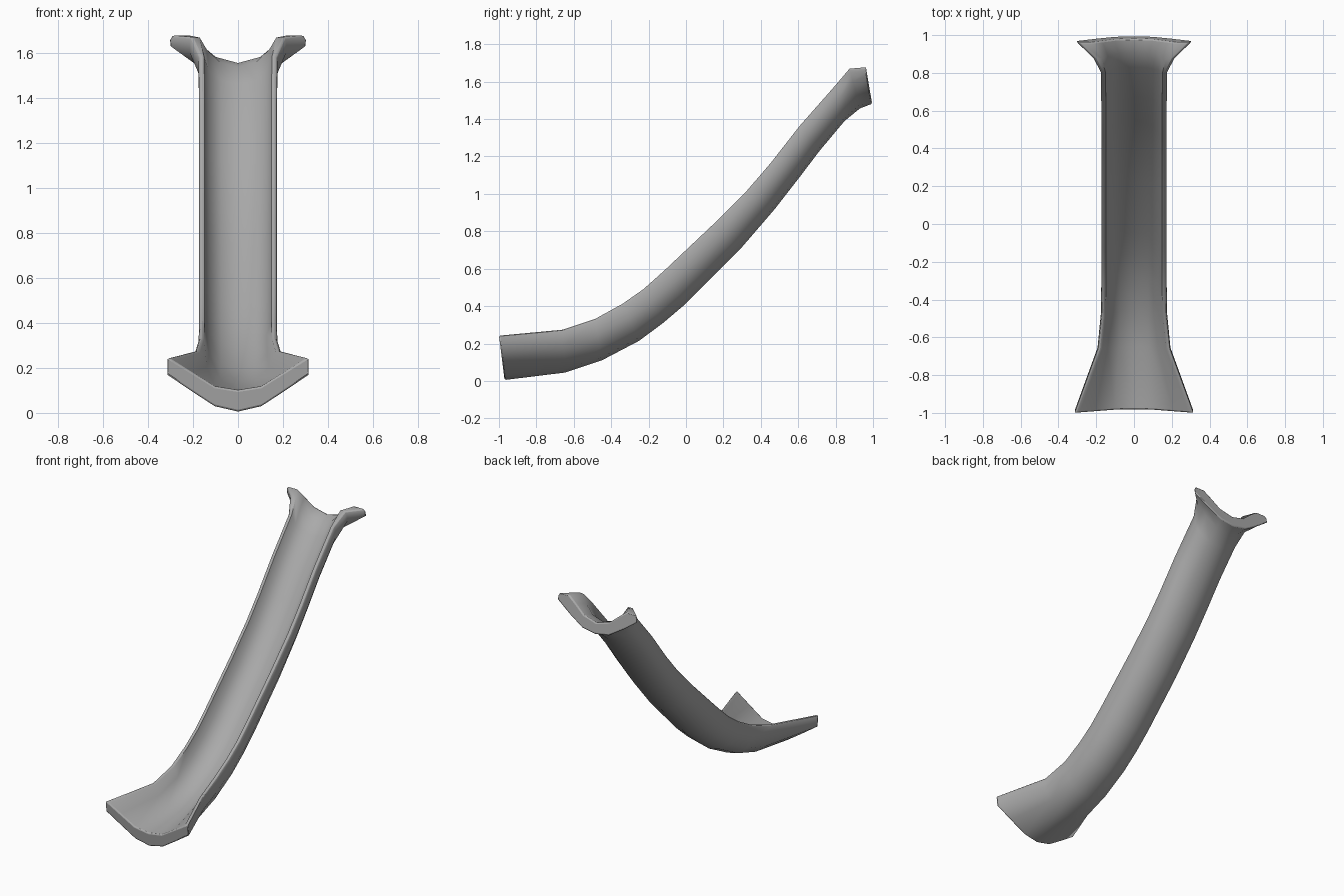
import bpy, bmesh, math
from mathutils import Vector

cube = bpy.data.objects.get("Cube")
if cube:
    bpy.data.objects.remove(cube, do_unlink=True)

grey = bpy.data.materials.new("plain grey")
grey.use_nodes = True
grey.diffuse_color = (0.4, 0.4, 0.4, 1)
grey.node_tree.nodes["Principled BSDF"].inputs["Base Color"].default_value = (0.4, 0.4, 0.4, 1)

# Half profiles: (share of half width, share of depth), outer floor to rim to inner floor
MOUTH = [(0, 0), (.33, .1), (.67, .39), (1, .68), (1, .97), (.98, 1), (.92, .95), (.65, .73), (.33, .47), (0, .4)]
CHUTE = [(0, 0), (.45, .07), (.83, .29), (1, .6), (1, .92), (.96, 1), (.86, .97), (.74, .67), (.43, .44), (0, .37)]
LIP = [(0, 0), (.33, .08), (.67, .4), (1, .76), (1, .9), (.96, 1), (.72, 1), (.55, .8), (.33, .52), (0, .38)]

# Stations along the slide: floor (y, z), rim (y, z), half width, profile, blend from chute
STATIONS = [
    (-.97, .005, -1, .245, .315, MOUTH, 1),
    (-.645, .045, -.66, .277, .193, MOUTH, .25),
    (-.45, .11, -.485, .335, .175, CHUTE, 0),
    (-.25, .215, -.34, .415, .173, CHUTE, 0),
    (-.12, .312, -.23, .492, .173, CHUTE, 0),
    (0, .414, -.12, .59, .173, CHUTE, 0),
    (.286, .70, .145, .84, .173, CHUTE, 0),
    (.473, .917, .325, 1.02, .173, CHUTE, 0),
    (.6, 1.08, .45, 1.165, .173, CHUTE, 0),
    (.714, 1.23, .607, 1.366, .173, CHUTE, 0),
    (.848, 1.39, .8, 1.585, .175, CHUTE, 0),
    (.93, 1.457, .874, 1.67, .215, LIP, .5),
    (.995, 1.482, .962, 1.677, .305, LIP, 1),
]


def section(station):
    """Closed loop of points across the slide."""
    y0, z0, y1, z1, width, profile, blend = station
    floor, rim = Vector((0, y0, z0)), Vector((0, y1, z1))
    half = []
    for (a, b), (c, d) in zip(CHUTE, profile):
        u, v = a + (c - a) * blend, b + (d - b) * blend
        half.append(floor.lerp(rim, v) + Vector((u * width, 0, 0)))
    mirrored = [Vector((-p.x, p.y, p.z)) for p in half[-2:0:-1]]
    return half + mirrored


# Slide body, skinned between neighbouring sections
bm = bmesh.new()
loops = [[bm.verts.new(p) for p in section(s)] for s in STATIONS]
count = len(loops[0])
for a, b in zip(loops, loops[1:]):
    for i in range(count):
        j = (i + 1) % count
        bm.faces.new((a[i], a[j], b[j], b[i]))

# End caps as strips between the outer and inner skin
half = len(CHUTE) - 1
for ring in (loops[0], loops[-1]):
    for side in (1, -1):
        for i in range(half // 2):
            ids = [i, i + 1, half - i - 1, half - i]
            ids = list(dict.fromkeys((side * k) % count for k in ids))
            bm.faces.new([ring[k] for k in ids])
bmesh.ops.recalc_face_normals(bm, faces=bm.faces[:])
mesh = bpy.data.meshes.new("slide_chute")
bm.to_mesh(mesh)
bm.free()
slide = bpy.data.objects.new("slide_chute", mesh)
bpy.context.collection.objects.link(slide)
mesh.materials.append(grey)

# Softened end edges
bevel = slide.modifiers.new("soft edges", 'BEVEL')
bevel.width = 0.01
bevel.segments = 2
bevel.limit_method = 'ANGLE'
bevel.angle_limit = math.radians(60)

bpy.ops.object.select_all(action='DESELECT')
slide.select_set(True)
bpy.context.view_layer.objects.active = slide
bpy.ops.object.shade_smooth_by_angle(angle=math.radians(50))
